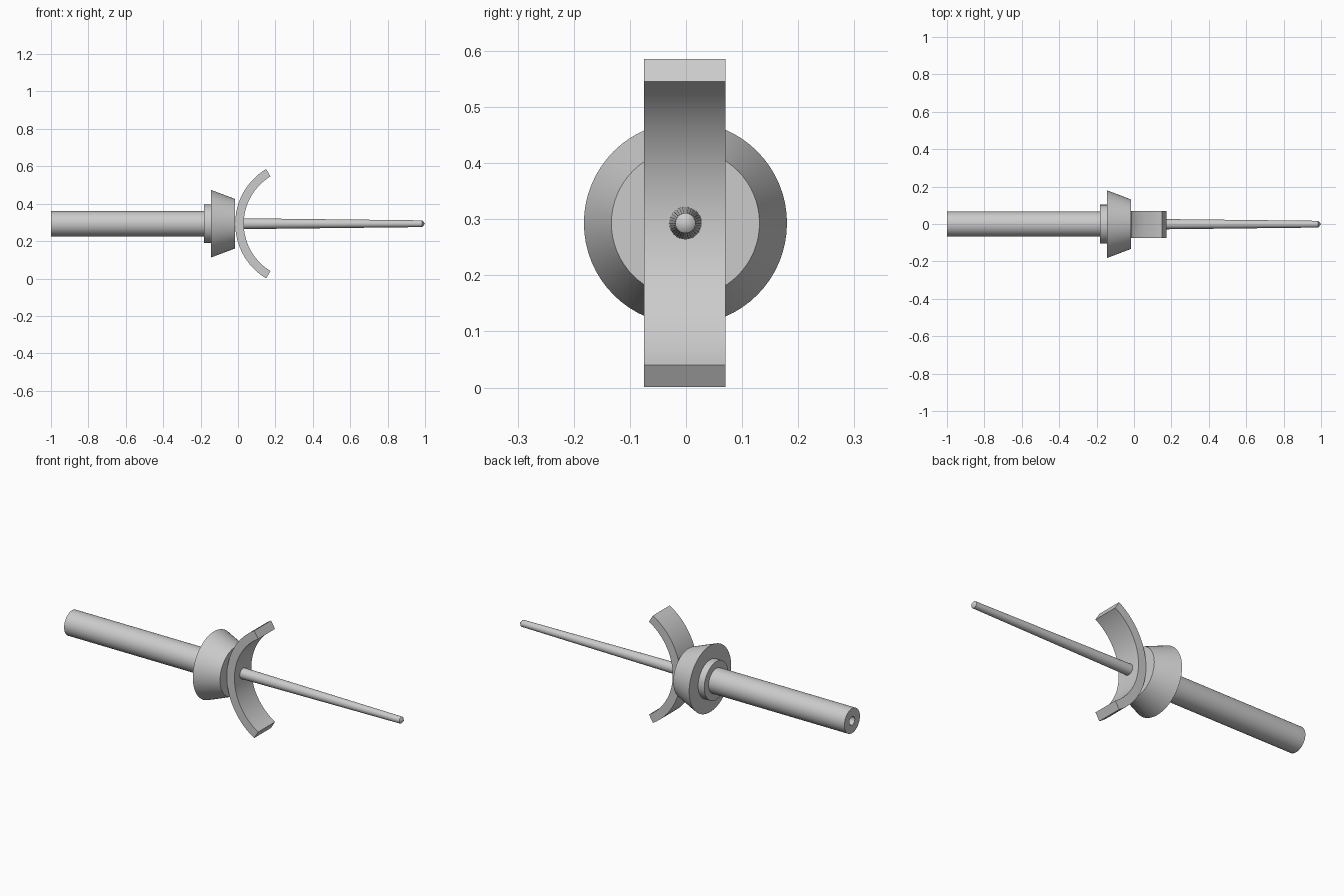
import bpy, bmesh
from math import sin, cos, pi, radians

cube = bpy.data.objects.get("Cube")
if cube:
    bpy.data.objects.remove(cube, do_unlink=True)

AXIS_Y, AXIS_Z = -0.001, 0.293

grey = bpy.data.materials.new("plain grey")
grey.use_nodes = True
colour = (0.6, 0.6, 0.6, 1)
grey.diffuse_color = colour
grey.node_tree.nodes["Principled BSDF"].inputs["Base Color"].default_value = colour


def finish(name, bm):
    bmesh.ops.remove_doubles(bm, verts=bm.verts, dist=1e-5)
    bmesh.ops.recalc_face_normals(bm, faces=bm.faces)
    mesh = bpy.data.meshes.new(name)
    bm.to_mesh(mesh)
    bm.free()
    mesh.materials.append(grey)
    obj = bpy.data.objects.new(name, mesh)
    bpy.context.collection.objects.link(obj)
    bpy.ops.object.select_all(action="DESELECT")
    obj.select_set(True)
    bpy.context.view_layer.objects.active = obj
    bpy.ops.object.shade_smooth_by_angle(angle=radians(30))
    return obj


def turned(name, profile, steps=64):
    """Spin a profile of (x, radius) points around the long axis."""
    bm = bmesh.new()
    verts = [bm.verts.new((x, AXIS_Y, AXIS_Z + r)) for x, r in profile]
    edges = [bm.edges.new(pair) for pair in zip(verts, verts[1:])]
    bmesh.ops.spin(bm, geom=verts + edges, cent=(0, AXIS_Y, AXIS_Z),
                   axis=(1, 0, 0), angle=2 * pi, steps=steps)
    return finish(name, bm)


def arc_band(name, centre_x, inner, outer, half_angle, y0, y1, steps=48):
    """Extrude a ring sector, open towards +x, along y."""
    bm = bmesh.new()
    angles = [pi + half_angle * (2 * i / steps - 1) for i in range(steps + 1)]
    rows = [[bm.verts.new((centre_x + r * cos(a), y0, AXIS_Z + r * sin(a)))
             for a in angles] for r in (inner, outer)]
    faces = [bm.faces.new((rows[0][i], rows[0][i + 1], rows[1][i + 1], rows[1][i]))
             for i in range(steps)]
    out = bmesh.ops.extrude_face_region(bm, geom=faces, use_keep_orig=True)
    moved = [v for v in out["geom"] if isinstance(v, bmesh.types.BMVert)]
    bmesh.ops.translate(bm, verts=moved, vec=(0, y1 - y0, 0))
    return finish(name, bm)


# Handle with a bore in its end
turned("handle", [(-0.7, 0), (-0.7, 0.023), (-1, 0.023), (-1, 0.067),
                  (-0.18, 0.067), (-0.18, 0)])
# Stepped collar and tapered hub
turned("collar", [(-0.182, 0), (-0.182, 0.104), (-0.145, 0.104), (-0.145, 0)])
turned("hub", [(-0.145, 0), (-0.145, 0.181), (-0.015, 0.132), (-0.015, 0)])
# Curved guard
arc_band("curved_guard", 0.326, 0.295, 0.341, radians(59), -0.075, 0.07)
# Slim tapered rod with a pointed end
turned("rod", [(0.02, 0), (0.02, 0.029), (0.985, 0.018), (1, 0)], 32)
